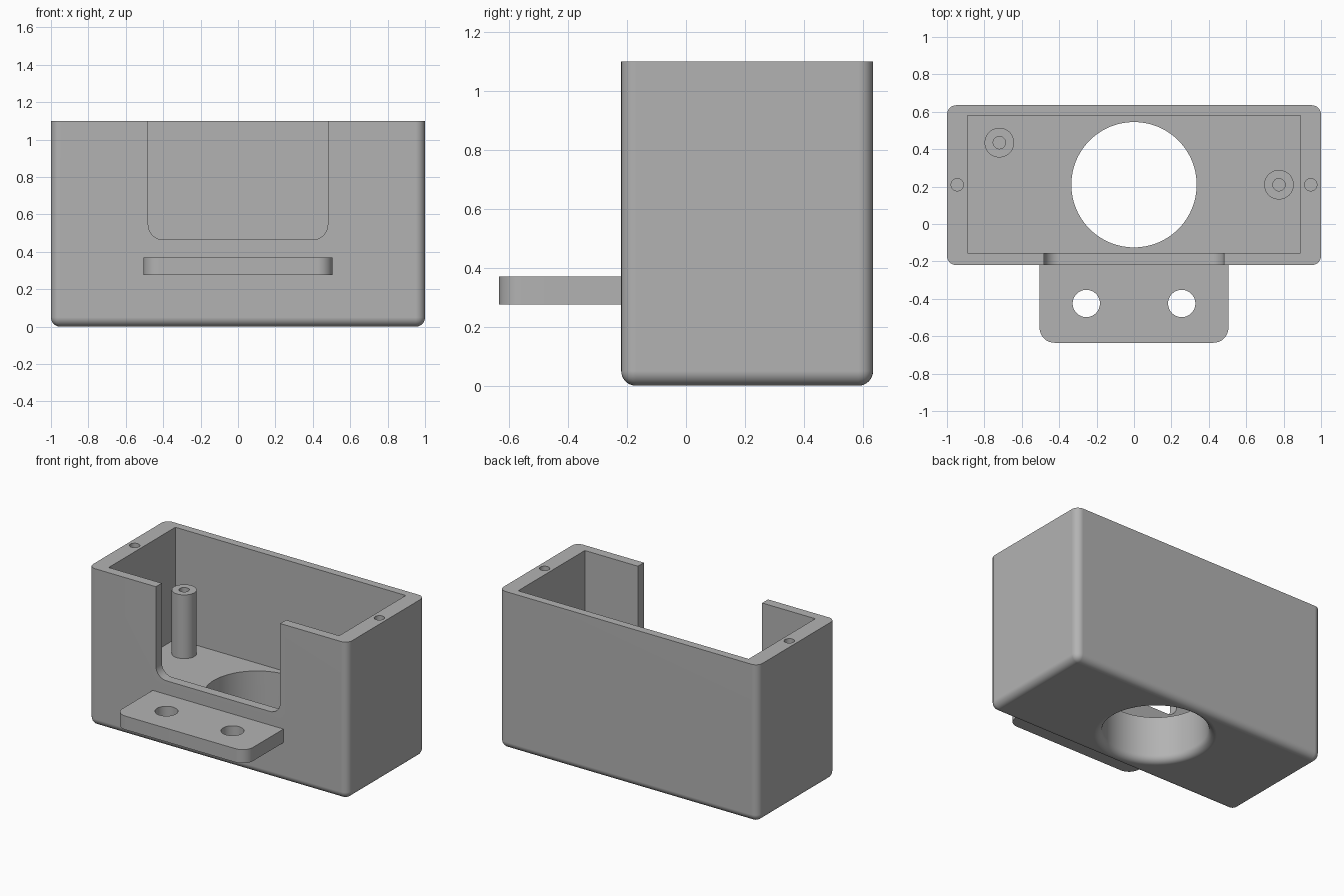
import bpy
import bmesh
from math import cos, sin, pi, radians

cube = bpy.data.objects.get("Cube")
if cube:
    bpy.data.objects.remove(cube, do_unlink=True)

grey = bpy.data.materials.new("plain grey")
grey.use_nodes = True
COLOR = (0.45, 0.45, 0.45, 1)
grey.diffuse_color = COLOR
grey.node_tree.nodes["Principled BSDF"].inputs["Base Color"].default_value = COLOR


def to_object(name, bm):
    bmesh.ops.recalc_face_normals(bm, faces=bm.faces)
    mesh = bpy.data.meshes.new(name)
    bm.to_mesh(mesh)
    bm.free()
    mesh.materials.append(grey)
    ob = bpy.data.objects.new(name, mesh)
    bpy.context.collection.objects.link(ob)
    return ob


def block(name, lo, hi, radius=0, rounded=None):
    """Box between two corners; edges whose end points pass the test are rounded."""
    bm = bmesh.new()
    bmesh.ops.create_cube(bm, size=1)
    for v in bm.verts:
        v.co = [lo[i] if v.co[i] < 0 else hi[i] for i in range(3)]
    if rounded:
        edges = [e for e in bm.edges if rounded(e.verts[0].co, e.verts[1].co)]
        bmesh.ops.bevel(bm, geom=edges, offset=radius, segments=8,
                        profile=0.5, affect='EDGES')
    return to_object(name, bm)


def lathe(name, x, y, profile, sides=48):
    """Closed solid turned about a vertical axis from (radius, height) points."""
    bm = bmesh.new()
    rings = [[bm.verts.new((x + r * cos(2 * pi * k / sides),
                            y + r * sin(2 * pi * k / sides), z))
              for k in range(sides)] for r, z in profile]
    for a, b in zip(rings, rings[1:]):
        for k in range(sides):
            n = (k + 1) % sides
            bm.faces.new((a[k], a[n], b[n], b[k]))
    bm.faces.new(rings[0])
    bm.faces.new(rings[-1])
    return to_object(name, bm)


def rod(name, x, y, r, z0, z1, sides=48):
    return lathe(name, x, y, [(r, z0), (r, z1)], sides)


def activate(ob):
    bpy.ops.object.select_all(action='DESELECT')
    ob.select_set(True)
    bpy.context.view_layer.objects.active = ob


def carve(ob, cutters):
    activate(ob)
    for c in cutters:
        mod = ob.modifiers.new("cut", 'BOOLEAN')
        mod.operation, mod.solver, mod.object = 'DIFFERENCE', 'EXACT', c
        bpy.ops.object.modifier_apply(modifier=mod.name)
        bpy.data.objects.remove(c, do_unlink=True)


def finish(ob):
    activate(ob)
    bpy.ops.object.shade_smooth_by_angle(angle=radians(30))
    ob.modifiers.new("clean shading", 'WEIGHTED_NORMAL').keep_sharp = True


FRONT, BACK, TOP, FLOOR = -0.22, 0.635, 1.1, 0.32
MID, FILLET, BORE, SCREW = 0.21, 0.05, 0.335, 0.033

# Open housing: upright corners and underside edges rounded, rim left sharp
housing = block("housing", (-1, FRONT, 0), (1, BACK, TOP), FILLET,
                lambda a, b: a.z < 0.01 or b.z < 0.01)
cavity = block("cavity_cutter", (-0.89, -0.155, FLOOR), (0.89, 0.58, TOP + 0.2))
notch = block("notch_cutter", (-0.48, FRONT - 0.1, 0.465), (0.48, 0, TOP + 0.2), 0.08,
              lambda a, b: a.z < 0.5 and b.z < 0.5 and abs(a.x - b.x) < 0.01)

# Floor opening with a rounded lower lip
lip = [(BORE + FILLET * (1 - sin(t)), FILLET * (1 - cos(t)))
       for t in (pi / 2 * k / 8 for k in range(9))]
bore = lathe("bore_cutter", 0, MID,
             [(BORE + FILLET, -0.1)] + lip + [(BORE, FLOOR + 0.1)], 96)
rim_holes = [rod("rim_hole_cutter", s * 0.945, MID, SCREW, TOP - 0.3, TOP + 0.1, 32)
             for s in (-1, 1)]
carve(housing, [cavity, notch, bore] + rim_holes)
finish(housing)

# Screw posts standing on the floor
for name, x, y in (("right_post", -0.72, 0.435), ("left_post", 0.775, MID)):
    post = rod(name, x, y, 0.079, FLOOR, 0.765)
    carve(post, [rod("post_hole_cutter", x, y, SCREW, FLOOR + 0.04, 1, 32)])
    finish(post)

# Mounting tab with two bolt holes
tab = block("mounting_tab", (-0.505, -0.635, 0.275), (0.505, FRONT, 0.37), 0.08,
            lambda a, b: a.y < -0.6 and b.y < -0.6 and abs(a.z - b.z) > 0.01)
carve(tab, [rod("bolt_hole_cutter", s * 0.255, -0.425, 0.073, 0, 1) for s in (-1, 1)])
finish(tab)
